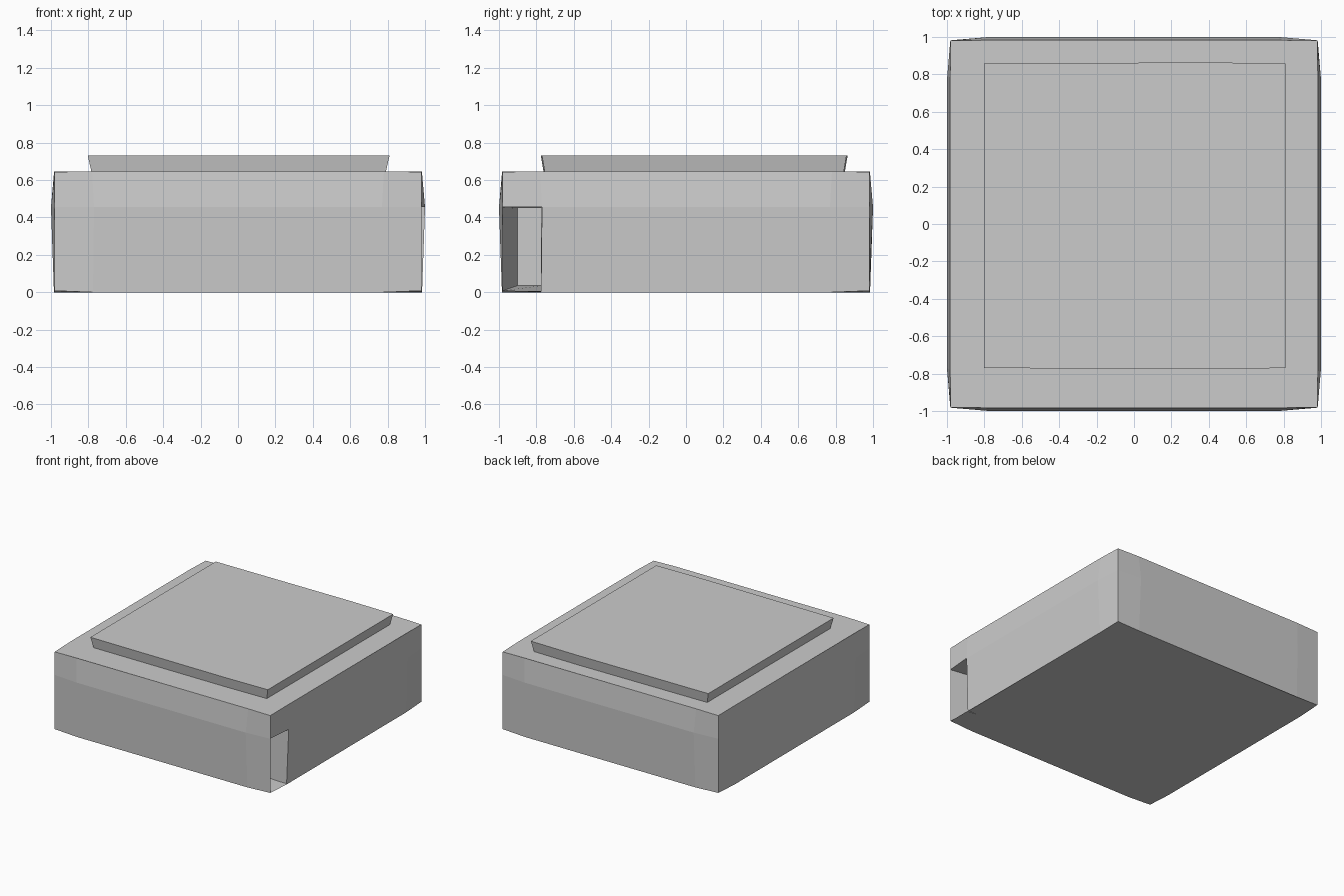
import bpy, bmesh

if "Cube" in bpy.data.objects:
    bpy.data.objects.remove(bpy.data.objects["Cube"])


def finish(bm, name):
    bmesh.ops.recalc_face_normals(bm, faces=bm.faces[:])
    mesh = bpy.data.meshes.new(name)
    bm.to_mesh(mesh)
    bm.free()
    obj = bpy.data.objects.new(name, mesh)
    bpy.context.collection.objects.link(obj)
    return obj


def ring(bm, corner, side, col, z_corner, z_side):
    """Square outline with slightly bulged sides, three points per side."""
    verts = []
    pts = [(corner, -corner, z_corner), (side, -col, z_side), (side, col, z_side)]
    for turn in range(4):
        for x, y, z in pts:
            for _ in range(turn):
                x, y = -y, x
            verts.append(bm.verts.new((x, y, z)))
    return verts


def bridge(bm, low, high, skip=()):
    n = len(low)
    for i in range(n):
        if i not in skip:
            j = (i + 1) % n
            bm.faces.new((low[i], low[j], high[j], high[i]))


# Bulged body, with one cell of the right side left open for the recess
bm = bmesh.new()
bottom = ring(bm, 0.98, 0.984, 0.775, 0.008, 0.0)
middle = ring(bm, 0.982, 1.0, 0.77, 0.455, 0.455)
top = ring(bm, 0.98, 0.983, 0.78, 0.643, 0.647)
bridge(bm, bottom, middle, skip=(0,))
bridge(bm, middle, top)
bm.faces.new(top)
bm.faces.new(bottom[::-1])

# Recess going inward from the open cell
rim = [bottom[0], bottom[1], middle[1], middle[0]]
inner = [bm.verts.new((0.5, y, z)) for y, z in
         ((-0.90, 0.035), (-0.775, 0.035), (-0.775, 0.45), (-0.90, 0.45))]
bridge(bm, rim, inner)
bm.faces.new(inner)
finish(bm, "body")

# Raised top panel, flaring outward toward its top
bm = bmesh.new()


def panel_ring(x0, x1, y0, y1, z):
    pts = [(x0, y0), (0.4, y0 - 0.006), (x1, y0), (x1, y1), (0.4, y1 + 0.006), (x0, y1)]
    return [bm.verts.new((x, y, z)) for x, y in pts]


low = panel_ring(-0.783, 0.79, -0.755, 0.843, 0.642)
high = panel_ring(-0.803, 0.81, -0.77, 0.858, 0.73)
bridge(bm, low, high)
bm.faces.new(high)
bm.faces.new(low[::-1])
finish(bm, "top_panel")
